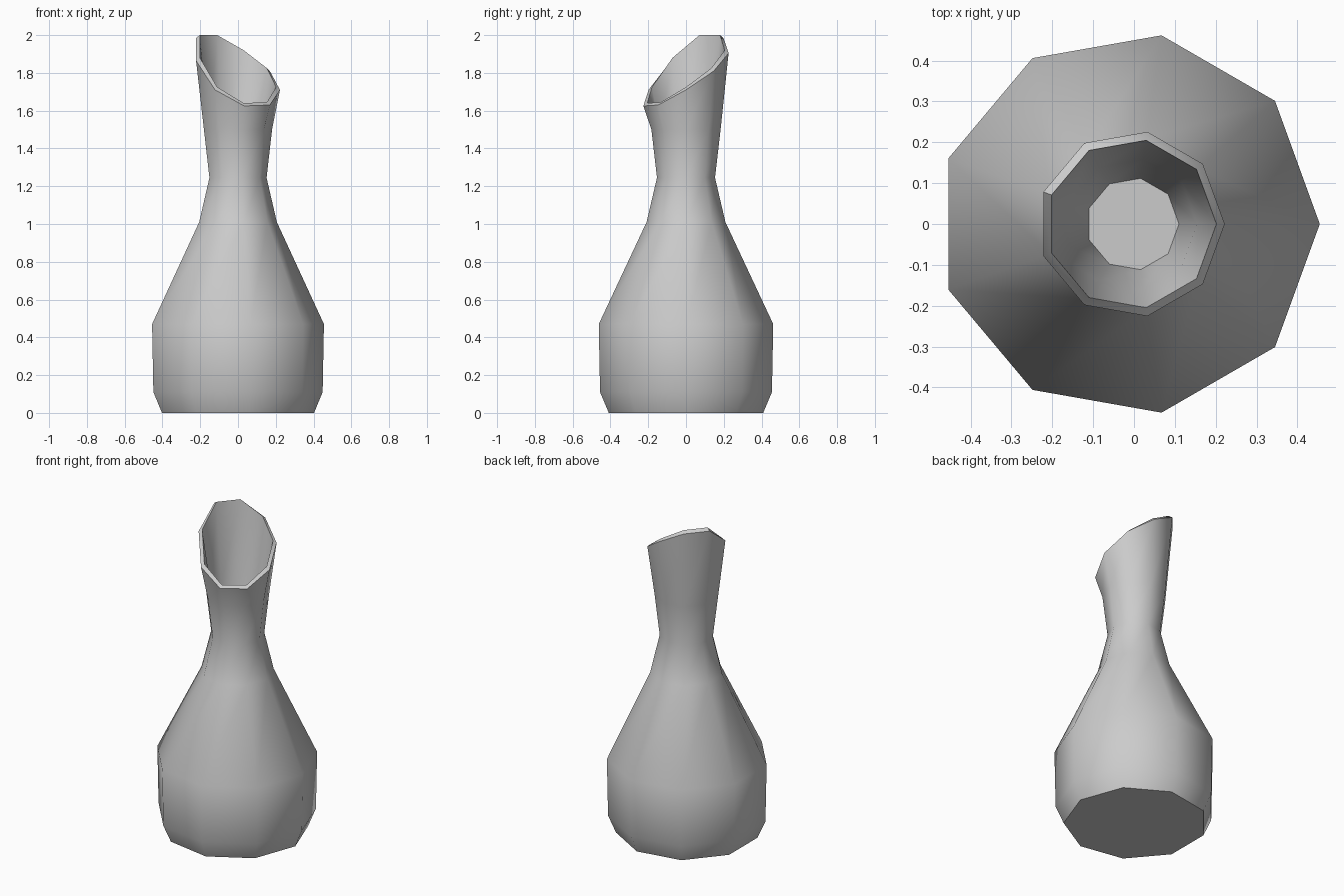
import bpy, bmesh, math

if "Cube" in bpy.data.objects:
    bpy.data.objects.remove(bpy.data.objects["Cube"])

SIDES = 9
ANGLES = [math.tau * k / SIDES for k in range(SIDES)]

# Heights of the slanted, uneven lip, one per side
LIP = [1.71, 1.81, 1.905, 1.985, 1.985, 1.865, 1.71, 1.625, 1.63]

# Outer profile: radius, height
OUTER = [(0.415, 0.0), (0.462, 0.11), (0.469, 0.47),
         (0.212, 1.01), (0.156, 1.245), (0.186, 1.50)]

bm = bmesh.new()


def ring(r, heights):
    # the odd-sided ring is centred on its bounding box
    return [bm.verts.new((r * (math.cos(a) - 0.03), r * math.sin(a), z))
            for a, z in zip(ANGLES, heights)]


# Outside wall, lip, then the inside of the neck
rings = [ring(r, [z] * SIDES) for r, z in OUTER]
rings.append(ring(0.229, LIP))
rings.append(ring(0.208, [z + 0.015 for z in LIP]))
rings.append(ring(0.160, [1.50] * SIDES))
rings.append(ring(0.1135, [1.22] * SIDES))

for lower, upper in zip(rings, rings[1:]):
    for i in range(SIDES):
        j = (i + 1) % SIDES
        bm.faces.new((lower[i], lower[j], upper[j], upper[i]))

# Base and inner floor
bm.faces.new(rings[0][::-1])
bm.faces.new(rings[-1])
bm.normal_update()

mesh = bpy.data.meshes.new("vase")
bm.to_mesh(mesh)
bm.free()
vase = bpy.data.objects.new("vase", mesh)
bpy.context.collection.objects.link(vase)

# Smooth sides with crisp base and lip
bpy.context.view_layer.objects.active = vase
vase.select_set(True)
bpy.ops.object.shade_smooth_by_angle(angle=math.radians(50))
